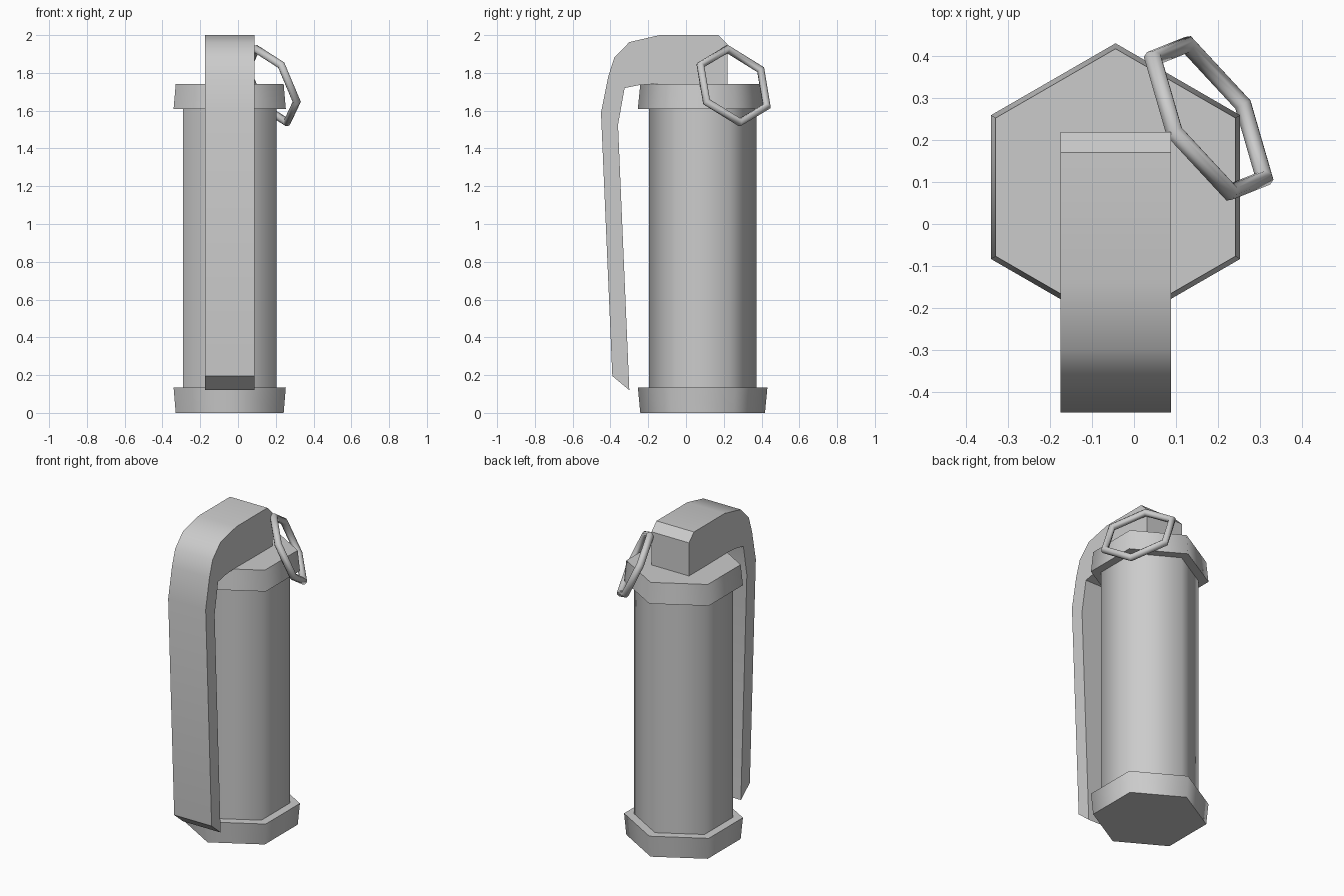
import bpy, math
from mathutils import Vector, Matrix

if "Cube" in bpy.data.objects:
    bpy.data.objects.remove(bpy.data.objects["Cube"])

CX, CY = -0.044, 0.088   # axis of the canister


def smooth(obj, angle=65):
    bpy.ops.object.select_all(action='DESELECT')
    obj.select_set(True)
    bpy.context.view_layer.objects.active = obj
    bpy.ops.object.shade_smooth_by_angle(angle=math.radians(angle))


def hex_prism(name, r_bottom, r_top, z0, z1):
    # cone primitive puts its first vertex on +y, so corners face front and back
    bpy.ops.mesh.primitive_cone_add(vertices=6, radius1=r_bottom, radius2=r_top,
                                    depth=z1 - z0, location=(CX, CY, (z0 + z1) / 2))
    obj = bpy.context.object
    obj.name = name
    smooth(obj)
    return obj


# Canister body and its two end caps
hex_prism("body", 0.285, 0.285, 0.13, 1.615)
hex_prism("bottom_cap", 0.33, 0.343, 0.0, 0.135)
hex_prism("top_cap", 0.343, 0.33, 1.61, 1.74)

# Safety lever: side profile (y, z) extruded across x
profile = [(0.22, 1.738), (0.22, 1.95), (0.17, 2.0), (-0.14, 2.0), (-0.30, 1.963),
           (-0.38, 1.88), (-0.412, 1.78), (-0.45, 1.59), (-0.39, 0.195),
           (-0.30, 0.12), (-0.36, 1.525), (-0.325, 1.72), (-0.25, 1.735),
           (-0.16, 1.742)]
n = len(profile)
verts = [(x, y, z) for x in (-0.175, 0.088) for y, z in profile]
faces = [tuple(range(n)), tuple(reversed(range(n, 2 * n)))]
faces += [(i, i + n, (i + 1) % n + n, (i + 1) % n) for i in range(n)]
mesh = bpy.data.meshes.new("lever")
mesh.from_pydata(verts, [], faces)
lever = bpy.data.objects.new("lever", mesh)
bpy.context.collection.objects.link(lever)
bpy.context.view_layer.objects.active = lever
lever.select_set(True)
bpy.ops.object.mode_set(mode='EDIT')
bpy.ops.mesh.select_all(action='SELECT')
bpy.ops.mesh.normals_make_consistent(inside=False)
bpy.ops.object.mode_set(mode='OBJECT')
smooth(lever, 40)

# Tilted six-sided pull ring, first corner pointing along u
bpy.ops.mesh.primitive_torus_add(major_segments=6, minor_segments=8,
                                 major_radius=0.213, minor_radius=0.022)
ring = bpy.context.object
ring.name = "pull_ring"
normal = Vector((0.78, 0.48, 0.41)).normalized()
u = Vector((-0.088, -0.035, 0.209))
u = (u - normal * u.dot(normal)).normalized()
v = normal.cross(u)
rot = Matrix((u, v, normal)).transposed().to_4x4()
ring.matrix_world = Matrix.Translation((0.178, 0.252, 1.732)) @ rot
smooth(ring)
